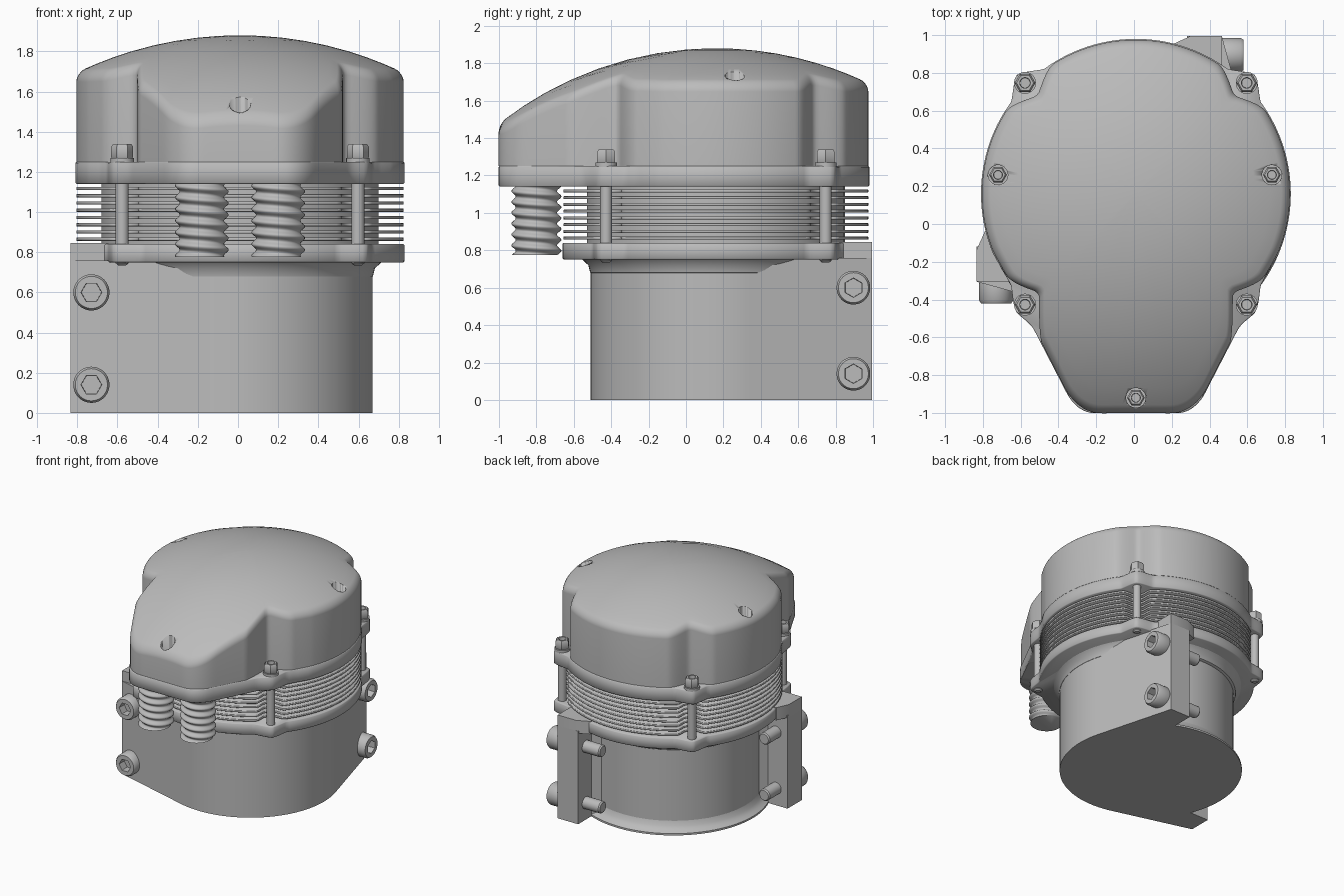
import bpy, bmesh
from math import sin, cos, pi, sqrt, radians, acos
from mathutils import Vector, Matrix

cube = bpy.data.objects.get("Cube")
if cube:
    bpy.data.objects.remove(cube, do_unlink=True)

metal = bpy.data.materials.new("cast grey")
metal.use_nodes = True
GREY = (0.5, 0.5, 0.5, 1)
metal.diffuse_color = GREY
metal.node_tree.nodes["Principled BSDF"].inputs["Base Color"].default_value = GREY

CENTRE = Vector((0.01, 0.16, 0))
HOUSING = Vector((0, 0.16, 0))
BOLT_RADIUS = 0.83
BOLT_ANGLES = [radians(45 + 90 * i) for i in range(4)]
PEAK, DOME = 1.88, 1.87
N = 288


def finish(name, bm, matrix=None, angle=35):
    bmesh.ops.recalc_face_normals(bm, faces=bm.faces)
    if matrix:
        bm.transform(matrix)
    mesh = bpy.data.meshes.new(name)
    bm.to_mesh(mesh)
    bm.free()
    mesh.materials.append(metal)
    ob = bpy.data.objects.new(name, mesh)
    bpy.context.collection.objects.link(ob)
    bpy.ops.object.select_all(action='DESELECT')
    ob.select_set(True)
    bpy.context.view_layer.objects.active = ob
    bpy.ops.object.shade_smooth_by_angle(angle=radians(angle))
    return ob


def loft(name, rings, matrix=None, angle=35):
    """Skin a stack of closed rings and cap both ends."""
    bm = bmesh.new()
    loops = [[bm.verts.new(p) for p in ring] for ring in rings]
    for a, b in zip(loops, loops[1:]):
        for i in range(len(a)):
            j = (i + 1) % len(a)
            bm.faces.new((a[i], a[j], b[j], b[i]))
    bm.faces.new(loops[0][::-1])
    bm.faces.new(loops[-1])
    return finish(name, bm, matrix, angle)


def circle(r, z, n=48):
    return [(r * cos(2 * pi * i / n), r * sin(2 * pi * i / n), z) for i in range(n)]


def hexagon(r, z, n=48):
    ring = []
    for i in range(n):
        t = 2 * pi * i / n
        k = r * cos(pi / 6) / cos(t % (pi / 3) - pi / 6)
        ring.append((k * cos(t), k * sin(t), z))
    return ring


def lathe(name, profile, matrix=None, n=48):
    return loft(name, [circle(r, z, n) for r, z in profile], matrix)


def prism(name, points, z0, z1):
    return loft(name, [[HOUSING + Vector((x, y, z)) for x, y in points] for z in (z0, z1)])


def outline(radius, snout=False, ear=0, notch=0, blur=2):
    """Radius per direction, with optional front snout, bolt ears or bolt notches."""
    out = []
    for i in range(N):
        t = 2 * pi * i / N
        r = radius
        if snout and sin(t) < -sin(radians(27.5)):
            side = (radius - 0.01) / cos(acos(abs(cos(t))) - radians(27.5))
            r = min(side, 1.16 / -sin(t))
        for b in BOLT_ANGLES:
            across, along = BOLT_RADIUS * sin(t - b), BOLT_RADIUS * cos(t - b)
            if along > 0 and abs(across) < ear:
                r = max(r, along + sqrt(ear ** 2 - across ** 2))
            if along > 0 and abs(across) < notch:
                r = min(r, along - sqrt(notch ** 2 - across ** 2))
        out.append(r)
    span = range(-blur, blur + 1)
    return [sum(out[(i + k) % N] for k in span) / len(span) for i in range(N)]


def ring(radii, height):
    """Place a radius list around the centre; height may depend on radius."""
    pts = []
    for i, r in enumerate(radii):
        t = 2 * pi * i / N
        z = height(r) if callable(height) else height
        pts.append(CENTRE + Vector((r * cos(t), r * sin(t), z)))
    return pts


def plate(name, radii, z0, z1, bevel=0.01):
    small = [r - bevel for r in radii]
    return loft(name, [ring(small, z0), ring(radii, z0 + bevel),
                       ring(radii, z1 - bevel), ring(small, z1)], angle=50)


def dome(r):
    return PEAK - DOME + sqrt(DOME ** 2 - r ** 2)


# Domed cover with a rounded rim
shape = outline(0.815, snout=True, notch=0.1, blur=4)
EDGE = 0.045
rings = [ring(shape, 1.25)]
for step in range(7):
    a = pi / 2 * step / 6
    inset, drop = EDGE * (1 - cos(a)), EDGE * (1 - sin(a))
    rings.append(ring([r - inset for r in shape], lambda r: dome(r) - drop))
inner = [r - EDGE for r in shape]
for f in (0.92, 0.82, 0.7, 0.56, 0.42, 0.28, 0.14, 0.03):
    rings.append(ring([r * f for r in inner], dome))
cover = loft("domed_cover", rings, angle=40)

# Screw wells in the cover, each with a sunken nut
NUT = [hexagon(0.05, 0), hexagon(0.055, 0.01), hexagon(0.055, 0.06),
       hexagon(0.045, 0.075), circle(0.028, 0.075), circle(0.026, 0.04)]
for n, (x, y) in enumerate(((0.01, -0.92), (0.73, 0.26), (-0.72, 0.26))):
    cutter = lathe("well_cutter", [(0.052, 1.33), (0.052, 2)],
                   Matrix.Translation((x, y, 0)))
    mod = cover.modifiers.new("well", 'BOOLEAN')
    mod.operation, mod.object, mod.solver = 'DIFFERENCE', cutter, 'EXACT'
    bpy.context.view_layer.objects.active = cover
    bpy.ops.object.modifier_apply(modifier=mod.name)
    bpy.data.objects.remove(cutter, do_unlink=True)
    loft(f"sunken_nut_{n}", NUT, Matrix.Translation((x, y, 1.32)) @ Matrix.Scale(0.85, 4))

# Upper flange and lower clamp ring
plate("upper_flange", outline(0.82, snout=True, ear=0.072, blur=3), 1.14, 1.25, 0.006)
plate("clamp_ring", outline(0.82, ear=0.072, blur=3), 0.75, 0.84, 0.006)

# Cooling fins around a core
lathe("fin_core", [(0.69, 0.83), (0.69, 1.15)], Matrix.Translation(CENTRE), 96)
fin = outline(0.815, notch=0.085, blur=1)
for n in range(8):
    z = 0.857 + 0.036 * n
    plate(f"cooling_fin_{n}", fin, z, z + 0.016, 0.002)

# Clamp rods and their nuts
for n, b in enumerate(BOLT_ANGLES):
    spot = Matrix.Translation(CENTRE + Vector((cos(b), sin(b), 0)) * BOLT_RADIUS)
    lathe(f"clamp_rod_{n}", [(0.02, 0.735), (0.032, 0.745), (0.032, 1.26)], spot, 24)
    lathe(f"washer_{n}", [(0.058, 1.245), (0.058, 1.268)], spot)
    loft(f"clamp_nut_{n}", NUT, spot @ Matrix.Translation((0, 0, 1.265)))

# Ribbed hoses under the snout, with a spiral thread
PITCH = 0.058
for side, x in (("right", -0.18), ("left", 0.2)):
    rings = []
    for k in range(57):
        z = 0.775 + 0.37 * k / 56
        radii = [0.122 + 0.012 * cos(2 * pi * (z / PITCH + i / 40)) for i in range(40)]
        rings.append([(r * cos(2 * pi * i / 40), r * sin(2 * pi * i / 40), z)
                      for i, r in enumerate(radii)])
    loft(f"{side}_ribbed_hose", rings, Matrix.Translation((x, -0.8, 0)), 60)


# Lower housing: round front running tangent into two mounting lugs
def arc(r, start, end, n):
    return [(r * cos(radians(start + (end - start) * i / n)),
             r * sin(radians(start + (end - start) * i / n))) for i in range(n + 1)]


def swap(points):
    return [(-y, -x) for x, y in reversed(points)]


lug = [(0.465, 0.835), (0.28, 0.835), (0.28, 0.66)]
prism("lower_housing", arc(0.67, -106, 16, 48) + lug + arc(0.655, 70, 200, 48)
      + swap(lug), 0, 0.76)

# Flared foot between the lugs, and the neck under the clamp ring
flare = ((0.72, 0), (0.72, 0.015), (0.69, 0.03), (0.668, 0.055), (0.655, 0.09))
loft("flared_foot", [[HOUSING + Vector((x, y, z)) for x, y in arc(r, 62, 208, 48)]
                     for r, z in flare])
lathe("housing_neck", [(0.655, 0.67), (0.672, 0.68), (0.682, 0.72), (0.72, 0.755)],
      Matrix.Translation(HOUSING), 96)

# Raised tops of the lugs
top_lug = [(0.465, 0.55), (0.465, 0.835), (0.30, 0.835), (0.2, 0.79), (0.2, 0.55)]
prism("back_lug_top", top_lug, 0.74, 0.845)
prism("right_lug_top", swap(top_lug), 0.74, 0.845)

# Socket screws through the lugs
HEAD = [circle(0.088, 0), circle(0.09, 0.01), circle(0.09, 0.1), circle(0.08, 0.115),
        hexagon(0.052, 0.115), hexagon(0.05, 0.05)]
facing = {"back": Matrix.Translation((0.465, 0.895, 0)) @ Matrix.Rotation(pi / 2, 4, 'Y'),
          "right": Matrix.Translation((-0.73, -0.305, 0)) @ Matrix.Rotation(pi / 2, 4, 'X')}
for place, turn in facing.items():
    for level, z in (("upper", 0.6), ("lower", 0.14)):
        m = Matrix.Translation((0, 0, z)) @ turn
        loft(f"{place}_{level}_screw_head", HEAD, m)
        lathe(f"{place}_{level}_screw_shaft",
              [(0.04, -0.34), (0.048, -0.33), (0.048, 0.01)], m, 32)
